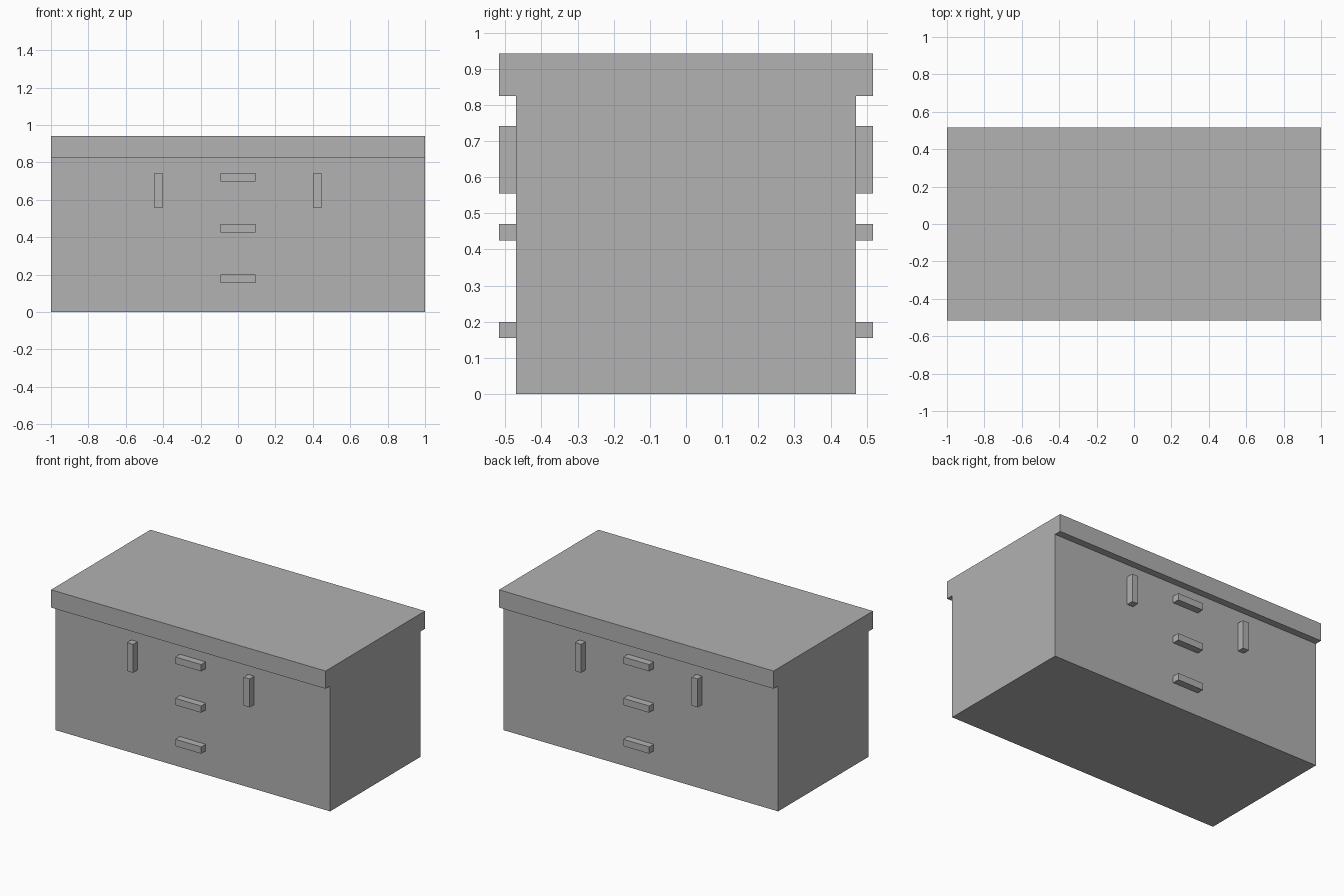
import bpy
import bmesh

default = bpy.data.objects.get("Cube")
if default:
    bpy.data.objects.remove(default, do_unlink=True)

# Single grey finish
grey = bpy.data.materials.new("plain grey")
grey.use_nodes = True
colour = (0.445, 0.445, 0.445, 1)
grey.diffuse_color = colour
grey.node_tree.nodes["Principled BSDF"].inputs["Base Color"].default_value = colour

HALF_LENGTH = 1.0
BODY_Y = 0.47      # cabinet face
TOP_Y = 0.517      # overhanging top and handle fronts
TOP_LOW, TOP_HIGH = 0.825, 0.942


def finish(name, bm):
    bmesh.ops.recalc_face_normals(bm, faces=bm.faces)
    mesh = bpy.data.meshes.new(name)
    bm.to_mesh(mesh)
    bm.free()
    mesh.materials.append(grey)
    obj = bpy.data.objects.new(name, mesh)
    bpy.context.collection.objects.link(obj)
    return obj


def extrude_profile(name, profile, half):
    """Extrude a (y, z) outline along x."""
    bm = bmesh.new()
    face = bm.faces.new([bm.verts.new((-half, y, z)) for y, z in profile])
    grown = bmesh.ops.extrude_face_region(bm, geom=[face], use_keep_orig=True)
    verts = [v for v in grown["geom"] if isinstance(v, bmesh.types.BMVert)]
    bmesh.ops.translate(bm, verts=verts, vec=(2 * half, 0, 0))
    return finish(name, bm)


def box(name, low, high):
    bm = bmesh.new()
    bmesh.ops.create_cube(bm, size=1)
    for v in bm.verts:
        v.co = [b if c > 0 else a for c, a, b in zip(v.co, low, high)]
    return finish(name, bm)


# Cabinet body with overhanging top, flush at both ends
right_half = [(BODY_Y, 0), (BODY_Y, TOP_LOW), (TOP_Y, TOP_LOW), (TOP_Y, TOP_HIGH)]
left_half = [(-y, z) for y, z in reversed(right_half)]
extrude_profile("cabinet", right_half + left_half, HALF_LENGTH)

# Drawer pulls and door handles on the front and the back
for side, sign in (("front", -1), ("back", 1)):
    y0, y1 = sorted((sign * BODY_Y, sign * TOP_Y))
    for row, z in (("lower", 0.155), ("middle", 0.425), ("upper", 0.697)):
        box(f"{side}_{row}_drawer_pull", (-0.094, y0, z), (0.094, y1, z + 0.045))
    for hand, x in (("right", -0.425), ("left", 0.425)):
        box(f"{side}_{hand}_door_handle", (x - 0.022, y0, 0.555), (x + 0.022, y1, 0.742))
